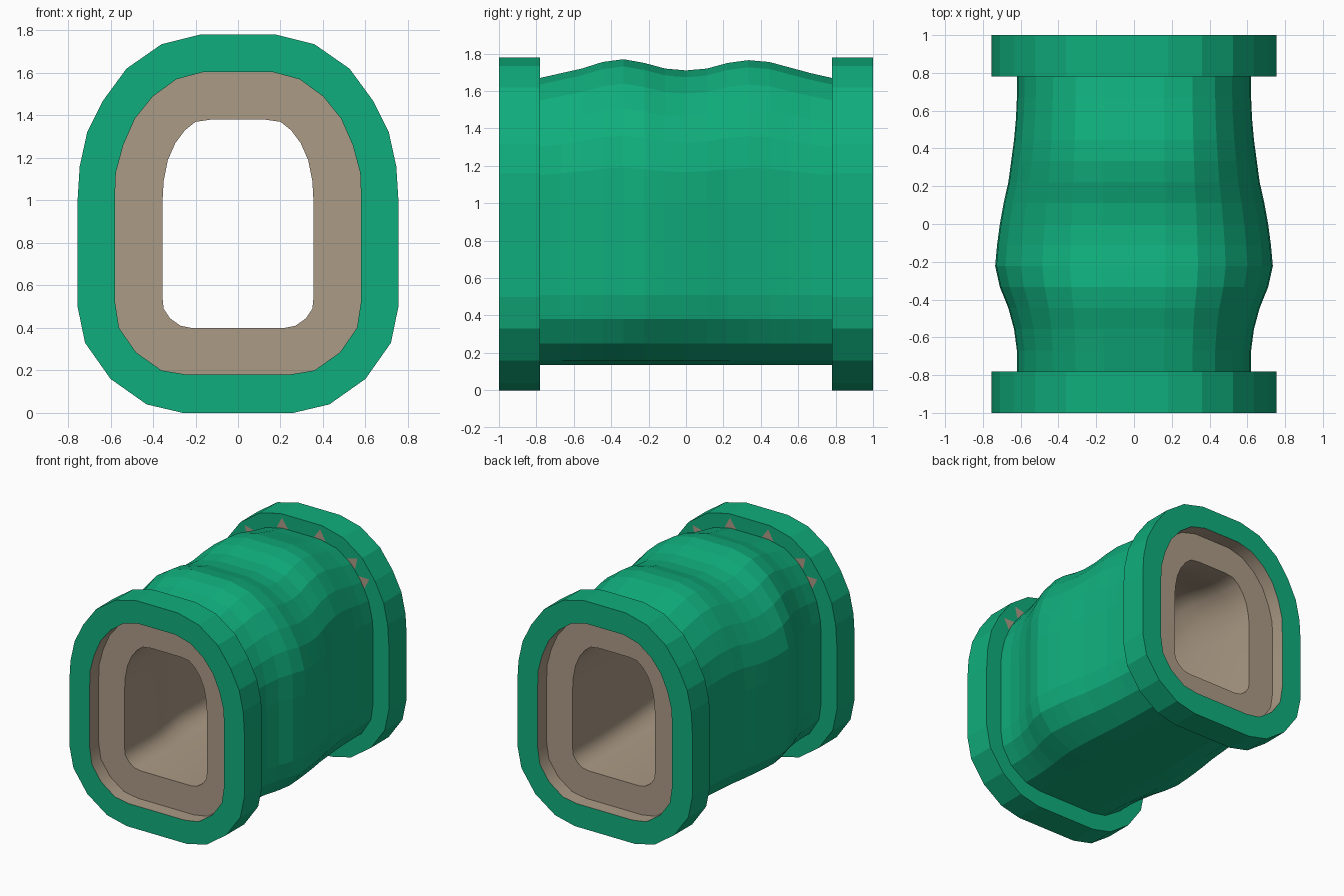
import bpy
import bmesh
import math
from mathutils import Vector

default_cube = bpy.data.objects.get("Cube")
if default_cube:
    bpy.data.objects.remove(default_cube, do_unlink=True)


def make_material(name, colour):
    material = bpy.data.materials.new(name)
    material.use_nodes = True
    material.diffuse_color = colour
    material.node_tree.nodes["Principled BSDF"].inputs["Base Color"].default_value = colour
    return material


green = make_material("green shell", (0.005, 0.42, 0.2, 1))
brown = make_material("brown lining", (0.41, 0.325, 0.235, 1))

# Right halves of the cross-sections (x, z), from the floor up to the crown
COLLAR = [(.26, 0), (.43, .04), (.6, .16), (.72, .33), (.755, .5), (.755, 1),
          (.745, 1.16), (.71, 1.32), (.635, 1.47), (.525, 1.62), (.36, 1.735), (.18, 1.78)]
BODY = [(.25, .135), (.38, .16), (.52, .25), (.6, .38), (.62, .51), (.62, 1),
        (.615, 1.15), (.58, 1.3), (.52, 1.43), (.43, 1.55), (.31, 1.635), (.16, 1.67)]
RECESS = [(.24, .18), (.36, .2), (.48, .285), (.56, .4), (.58, .53), (.58, 1),
          (.575, 1.13), (.54, 1.26), (.485, 1.385), (.4, 1.49), (.29, 1.57), (.16, 1.605)]
BORE = [(.22, .4), (.27, .41), (.32, .445), (.35, .49), (.355, .54), (.355, 1),
        (.35, 1.09), (.33, 1.19), (.295, 1.27), (.25, 1.33), (.2, 1.37), (.13, 1.38)]

# Swelling of the sides and the crown at even steps along the length
SIDE = [0, 0, .015, .045, .09, .115, .105, .09, .07, .045, .03, .015, .005, 0, 0]
CROWN = [0, .025, .05, .085, .1, .08, .05, .04, .05, .08, .095, .085, .055, .025, 0]
END = 0.78
EDGE = 1.0
RIM = 0.89
STEPS = len(SIDE) - 1


def ring(half, y, side=0.0, crown=0.0):
    """Mirror a half section into a closed ring, swollen by the given amounts."""
    points = []
    for x, z in half:
        rise = max(z - 1, 0) / 0.67
        points.append((x + side * (x / 0.62) ** 2, z + crown * rise ** 0.6))
    points += [(-x, z) for x, z in reversed(points)]
    return [Vector((x, y, z)) for x, z in points]


def swollen_rings(half):
    return [ring(half, -END + 2 * END * i / STEPS, SIDE[i], CROWN[i])
            for i in range(STEPS + 1)]


def finish(name, bm, material):
    mesh = bpy.data.meshes.new(name)
    bm.to_mesh(mesh)
    bm.free()
    mesh.materials.append(material)
    part = bpy.data.objects.new(name, mesh)
    bpy.context.collection.objects.link(part)
    return part


def loft(name, rings, material):
    bm = bmesh.new()
    loops = [[bm.verts.new(p) for p in points] for points in rings]
    for a, b in zip(loops, loops[1:]):
        for i in range(len(a)):
            j = (i + 1) % len(a)
            bm.faces.new((a[i], a[j], b[j], b[i]))
    return finish(name, bm, material)


# Faceted outer shell
loft("tunnel_body", swollen_rings(BODY)[::-1], green)

# End collars
loft("front_collar", [ring(BODY, -END), ring(COLLAR, -END),
                      ring(COLLAR, -EDGE), ring(RECESS, -EDGE)], green)
loft("back_collar", [ring(RECESS, EDGE), ring(COLLAR, EDGE),
                     ring(COLLAR, END), ring(BODY, END)], green)

# Recessed rims and the smooth bore between them
lining = loft("tunnel_lining",
              [ring(RECESS, -EDGE), ring(RECESS, -RIM), ring(BORE, -RIM)]
              + swollen_rings(BORE)
              + [ring(BORE, RIM), ring(RECESS, RIM), ring(RECESS, EDGE)], brown)
bpy.ops.object.select_all(action='DESELECT')
lining.select_set(True)
bpy.context.view_layer.objects.active = lining
bpy.ops.object.shade_smooth_by_angle(angle=math.radians(40))

# Small brown wedges where the shell meets the inner faces of the collars
for label, end in (("front", -1), ("back", 1)):
    bm = bmesh.new()
    section = ring(BODY, end * (END - 0.003))
    count = len(section)
    for k in (8, 9, 11):
        for i in (k, count - 1 - k):
            along = (section[(i + 1) % count] - section[i - 1]).normalized()
            outward = Vector((along.z, 0, -along.x))
            corners = [section[i] - along * 0.05, section[i] + along * 0.05,
                       section[i] + outward * 0.08]
            if end < 0:
                corners.reverse()
            face = bm.faces.new([bm.verts.new(p) for p in corners])
            face.normal_update()
            if face.normal.y * end > 0:
                face.normal_flip()
    finish(label + "_collar_wedges", bm, brown)
